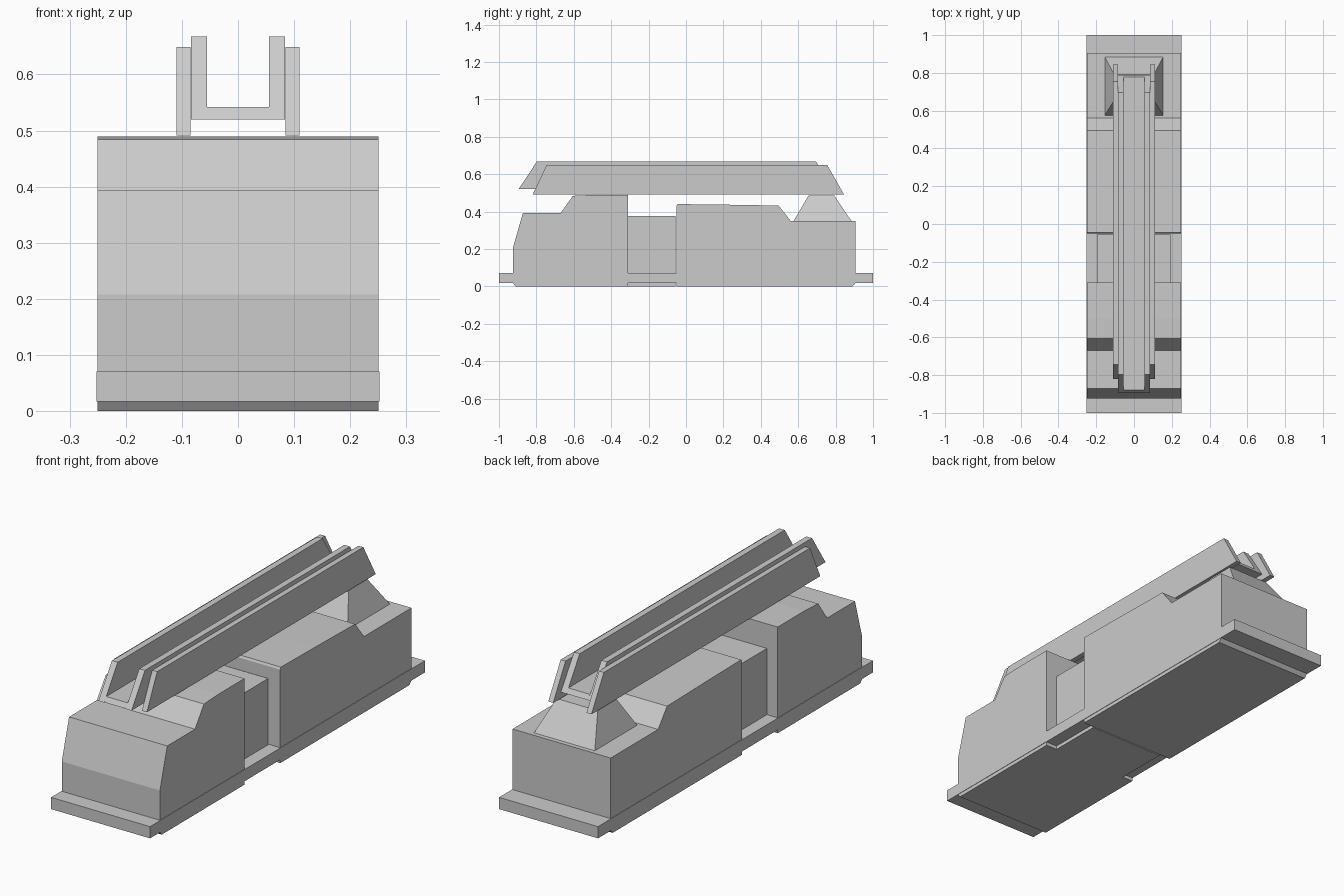
import bpy

if "Cube" in bpy.data.objects:
    bpy.data.objects.remove(bpy.data.objects["Cube"])


def extrude_profile(name, pts, x0, x1):
    """Extrude a closed (y, z) profile between two x positions."""
    n = len(pts)
    verts = [(x, y, z) for x in (x0, x1) for y, z in pts]
    faces = [tuple(range(n))[::-1], tuple(range(n, 2 * n))]
    faces += [(i, (i + 1) % n, n + (i + 1) % n, n + i) for i in range(n)]
    return make_object(name, verts, faces)


def make_object(name, verts, faces):
    import bmesh
    mesh = bpy.data.meshes.new(name)
    mesh.from_pydata(verts, [], faces)
    bm = bmesh.new()
    bm.from_mesh(mesh)
    bmesh.ops.recalc_face_normals(bm, faces=bm.faces)
    bm.to_mesh(mesh)
    bm.free()
    obj = bpy.data.objects.new(name, mesh)
    bpy.context.collection.objects.link(obj)
    return obj


def block(name, x, y, z):
    (y0, y1), (z0, z1) = y, z
    return extrude_profile(name, [(y0, z0), (y1, z0), (y1, z1), (y0, z1)], *x)


# Base slab, running the whole length
block("base_slab", (-0.252, 0.252), (-1, 1), (0.017, 0.071))

# Front hull with sloped nose and raised deck
extrude_profile("front_hull", [
    (-0.912, 0), (-0.31, 0), (-0.31, 0.489), (-0.50, 0.489), (-0.605, 0.484),
    (-0.67, 0.393), (-0.872, 0.393), (-0.925, 0.208), (-0.925, 0.017)],
    -0.25, 0.25)

# Narrow waist between the hulls
block("waist", (-0.195, 0.192), (-0.315, -0.055), (0, 0.376))

# Rear hull with lowered tail deck
extrude_profile("rear_hull", [
    (-0.05, 0), (0.89, 0), (0.905, 0.017), (0.905, 0.35), (0.56, 0.35),
    (0.495, 0.432), (0.20, 0.437), (-0.045, 0.44), (-0.05, 0.43)],
    -0.25, 0.25)

# Tapered rear mount under the rails
rings = [(0.155, 0.575, 0.885, 0.349), (0.105, 0.655, 0.792, 0.486)]
verts = [(sx * x, y, z) for x, y0, y1, z in rings
         for sx, y in ((-1, y0), (1, y0), (1, y1), (-1, y1))]
sides = [(i, (i + 1) % 4, 4 + (i + 1) % 4, 4 + i) for i in range(4)]
make_object("rear_mount", verts, [(3, 2, 1, 0), (4, 5, 6, 7)] + sides)

# Nested pairs of long rails
outer = [(-0.82, 0.491), (0.845, 0.491), (0.755, 0.649), (-0.745, 0.649)]
inner = [(-0.895, 0.52), (0.79, 0.52), (0.695, 0.668), (-0.797, 0.668)]
for side, s in (("left", -1), ("right", 1)):
    extrude_profile(f"outer_rail_{side}", outer, s * 0.085, s * 0.11)
    extrude_profile(f"inner_rail_{side}", inner, s * 0.055, s * 0.084)

# Floor joining the inner rails
extrude_profile("rail_floor", [
    (-0.893, 0.52), (0.79, 0.52), (0.777, 0.542), (-0.88, 0.542)],
    -0.055, 0.055)
